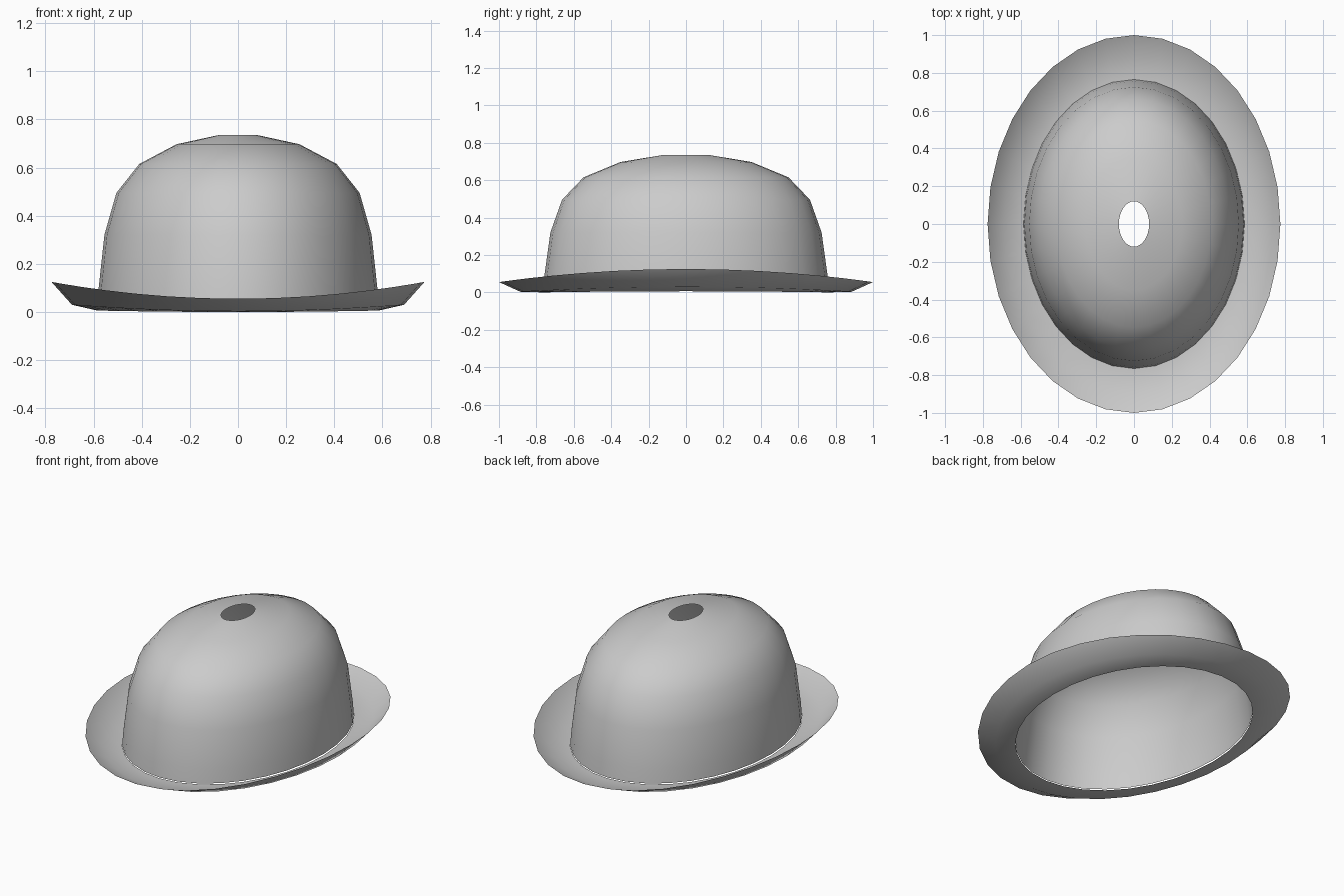
import bpy
import bmesh
import math

cube = bpy.data.objects.get("Cube")
if cube:
    bpy.data.objects.remove(cube)

SIDES = 32

grey = bpy.data.materials.new("light grey felt")
grey.use_nodes = True
colour = (0.6, 0.6, 0.6, 1)
grey.diffuse_color = colour
grey.node_tree.nodes["Principled BSDF"].inputs["Base Color"].default_value = colour


def oval_shell(name, rings):
    """Skin a stack of ovals: (x radius, y radius, z at front/back, z at sides)."""
    bm = bmesh.new()
    loops = []
    for rx, ry, z_end, z_side in rings:
        loop = []
        for i in range(SIDES):
            a = math.tau * i / SIDES
            z = z_end + (z_side - z_end) * math.cos(a) ** 2
            loop.append(bm.verts.new((rx * math.cos(a), ry * math.sin(a), z)))
        loops.append(loop)
    for low, high in zip(loops, loops[1:]):
        for i in range(SIDES):
            j = (i + 1) % SIDES
            bm.faces.new((low[i], low[j], high[j], high[i]))
    mesh = bpy.data.meshes.new(name)
    bm.to_mesh(mesh)
    bm.free()
    mesh.materials.append(grey)
    obj = bpy.data.objects.new(name, mesh)
    bpy.context.collection.objects.link(obj)
    for face in mesh.polygons:
        face.use_smooth = True
    return obj


# Domed crown, open at the bottom and with a small vent hole on top
oval_shell("crown", [
    (0.585, 0.765, 0.005, 0.015),
    (0.58, 0.757, 0.09, 0.09),
    (0.555, 0.725, 0.32, 0.32),
    (0.505, 0.663, 0.495, 0.495),
    (0.41, 0.548, 0.615, 0.615),
    (0.255, 0.35, 0.697, 0.697),
    (0.08, 0.12, 0.735, 0.735),
])

# Brim, flat near the crown and curling up most at the sides;
# rings run inwards so that its faces point up
oval_shell("brim", [
    (0.775, 1.0, 0.055, 0.125),
    (0.69, 0.885, 0.003, 0.03),
    (0.585, 0.765, 0.0, 0.006),
])
